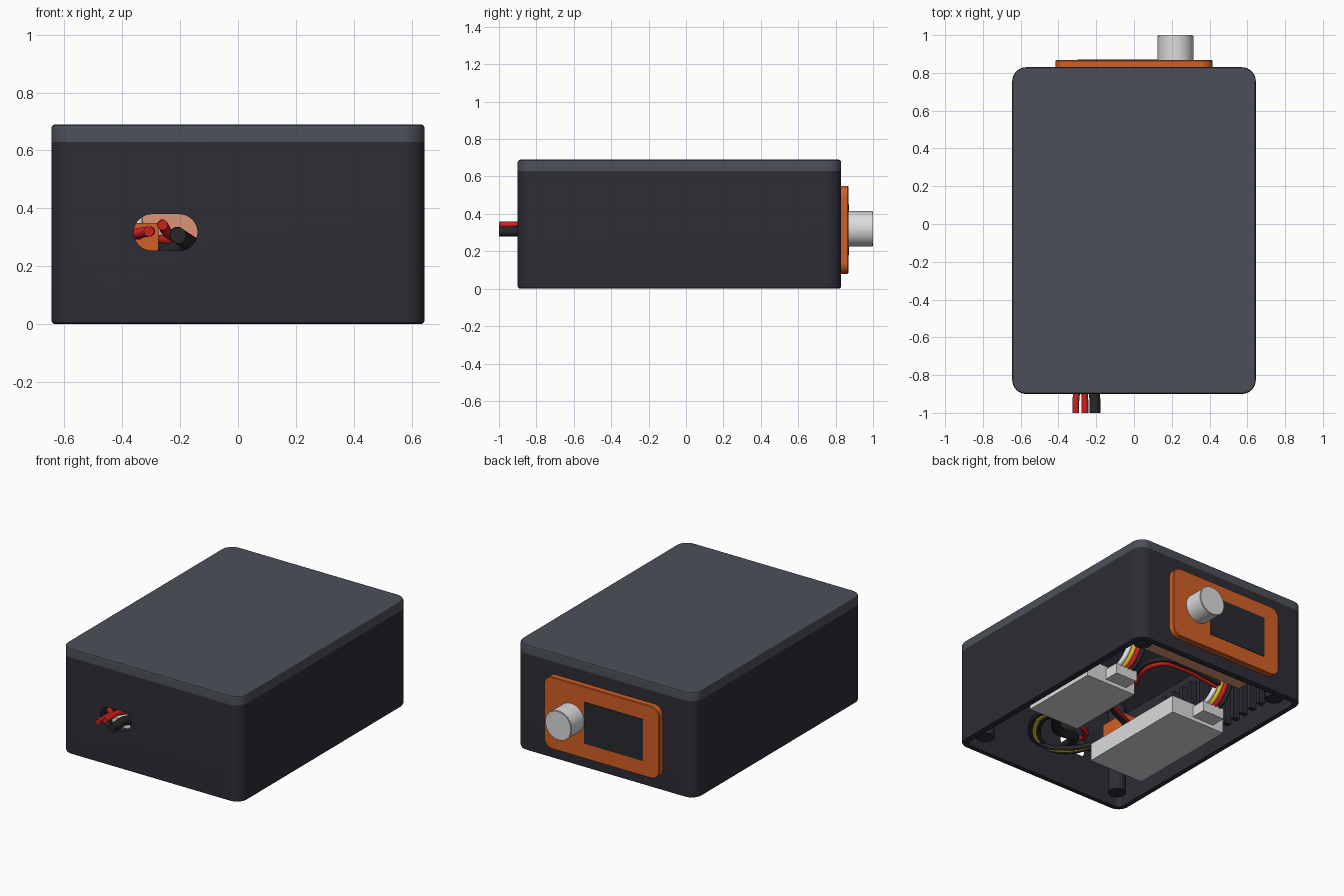
import bpy, bmesh, math
from mathutils import Vector

if "Cube" in bpy.data.objects:
    bpy.data.objects.remove(bpy.data.objects["Cube"], do_unlink=True)


def material(name, r, g, b):
    m = bpy.data.materials.new(name)
    m.use_nodes = True
    m.diffuse_color = (r, g, b, 1)
    m.node_tree.nodes["Principled BSDF"].inputs["Base Color"].default_value = (r, g, b, 1)
    return m


CHARCOAL = material("charcoal", .026, .026, .036)
SLATE = material("slate", .071, .08, .097)
ORANGE = material("orange", .65, .115, .018)
SALMON = material("salmon", .72, .3, .18)
SILVER = material("light grey", .71, .71, .71)
SCREEN = material("screen black", .022, .024, .028)
RED = material("red", .62, .015, .015)
YELLOW = material("yellow", .8, .5, .02)
WHITE = material("white", .82, .82, .8)
BLACK = material("wire black", .02, .02, .022)


def select(obj):
    bpy.ops.object.select_all(action='DESELECT')
    obj.select_set(True)
    bpy.context.view_layer.objects.active = obj


def smooth(obj):
    """Smooth the rounded corners while large faces stay flat."""
    select(obj)
    bpy.ops.object.shade_smooth_by_angle(angle=math.radians(35))
    weighted = obj.modifiers.new("flat_faces", 'WEIGHTED_NORMAL')
    weighted.keep_sharp = True
    bpy.ops.object.modifier_apply(modifier=weighted.name)


def finish(name, bm, mat):
    bmesh.ops.recalc_face_normals(bm, faces=bm.faces)
    mesh = bpy.data.meshes.new(name)
    bm.to_mesh(mesh)
    bm.free()
    mesh.materials.append(mat)
    obj = bpy.data.objects.new(name, mesh)
    bpy.context.collection.objects.link(obj)
    return obj


def rounded_rect(hx, hy, r, z, steps=8):
    pts = []
    for i, (sx, sy) in enumerate([(1, 1), (-1, 1), (-1, -1), (1, -1)]):
        for k in range(steps + 1):
            a = math.pi / 2 * (i + k / steps)
            pts.append(Vector((sx * (hx - r) + r * math.cos(a),
                               sy * (hy - r) + r * math.sin(a), z)))
    return pts


def loft(name, hx, hy, r, profile, mat, closed=False):
    """Stack rounded rectangles given as (inset, height) pairs."""
    bm = bmesh.new()
    rings = [[bm.verts.new(p) for p in rounded_rect(hx - i, hy - i, r - i, z)]
             for i, z in profile]
    n = len(rings[0])
    pairs = list(zip(rings, rings[1:]))
    if closed:
        pairs.append((rings[-1], rings[0]))
    else:
        bm.faces.new(rings[0])
        bm.faces.new(rings[-1])
    for a, b in pairs:
        for k in range(n):
            j = (k + 1) % n
            bm.faces.new((a[k], a[j], b[j], b[k]))
    return finish(name, bm, mat)


def box(name, lo, hi, mat):
    bm = bmesh.new()
    bmesh.ops.create_cube(bm, size=1)
    for v in bm.verts:
        v.co = Vector([l + (c + .5) * (h - l) for l, h, c in zip(lo, hi, v.co)])
    return finish(name, bm, mat)


def cylinder(name, r, depth, loc, mat, bevel=0.0):
    bm = bmesh.new()
    bmesh.ops.create_cone(bm, cap_ends=True, segments=40, radius1=r, radius2=r, depth=depth)
    if bevel:
        rim = [e for e in bm.edges if all(v.co.z > 0 for v in e.verts)]
        bmesh.ops.bevel(bm, geom=rim, offset=bevel, segments=2, affect='EDGES')
    obj = finish(name, bm, mat)
    smooth(obj)
    obj.location = loc
    return obj


def wire(name, pts, r, mat):
    cu = bpy.data.curves.new(name, 'CURVE')
    cu.dimensions = '3D'
    cu.bevel_depth = r
    cu.bevel_resolution = 3
    cu.resolution_u = 8
    cu.use_fill_caps = True
    sp = cu.splines.new('BEZIER')
    sp.bezier_points.add(len(pts) - 1)
    for bp, p in zip(sp.bezier_points, pts):
        bp.co = p
        bp.handle_left_type = bp.handle_right_type = 'AUTO'
    cu.materials.append(mat)
    obj = bpy.data.objects.new(name, cu)
    bpy.context.collection.objects.link(obj)
    select(obj)
    bpy.ops.object.convert(target='MESH')


def supply(name, x, z, inner, r, mat):
    """Cable that runs straight out through the front opening."""
    wire(name, [(x, -1, z), (x, -.94, z), (x, -.87, z)] + inner, r, mat)


# Case: open-bottomed shell and lid
HX, HY, CY, R = .645, .865, -.035, .075
case = loft("case_shell", HX, HY, R,
            [(.04, .63), (.04, 0), (.012, 0), (.004, .004), (0, .012), (0, .63)],
            CHARCOAL, closed=True)
case.location.y = CY
lid = loft("lid", HX, HY, R, [(0, .63), (0, .677), (.004, .686), (.013, .69)], SLATE)
lid.location.y = CY
smooth(lid)

# Oval cable opening through the front wall
cutter = loft("cable_cutter", .11, .063, .0629, [(0, -.1), (0, .1)], CHARCOAL)
cutter.location = (-.25, -.89, .317)
cutter.rotation_euler.x = -math.pi / 2
cutter.hide_render = True
cut = case.modifiers.new("cable_opening", 'BOOLEAN')
cut.object = cutter
cut.operation = 'DIFFERENCE'
cut.solver = 'EXACT'
select(case)
bpy.ops.object.modifier_apply(modifier=cut.name)
bpy.data.objects.remove(cutter, do_unlink=True)
smooth(case)

# Control panel, display and knob on the back
panel = loft("control_panel", .415, .235, .06, [(0, 0), (0, .035), (.004, .039)], ORANGE)
panel.location = (0, .829, .315)
panel.rotation_euler.x = -math.pi / 2
smooth(panel)
box("display", (-.3, .864, .18), (.125, .872, .45), SCREEN)
knob = cylinder("knob", .095, .135, (.22, .9325, .32), SILVER, bevel=.004)
knob.rotation_euler.x = -math.pi / 2

# Board behind the panel
box("panel_board", (-.41, .5, .16), (.41, .65, .45), SALMON)

# Screw posts and wall ribs
for sx in (-1, 1):
    for y in (-.78, .7):
        cylinder("screw_post", .055, .6, (sx * .52, y, .34), CHARCOAL)
    for k in range(12):
        y = -.4 + k * .08
        x = sorted((sx * .56, sx * .607))
        box("wall_rib", (x[0], y, .12), (x[1], y + .03, .55), CHARCOAL)

# Power modules with connector blocks and ribbon wires
for side, x0, x1, y0, y1 in (("right", -.52, -.12, -.55, .22), ("left", .19, .56, -.31, .23)):
    box(side + "_module", (x0, y0, .015), (x1, y1, .13), SILVER)
    cx = (x0 + x1) / 2 - .04
    box(side + "_connector", (cx - .08, y1, .04), (cx + .08, y1 + .1, .11), SILVER)
    for k, mat in enumerate((BLACK, RED, YELLOW, WHITE)):
        x = cx - .05 + k * .033
        wire(side + "_ribbon_wire", [(x, y1 + .05, .1), (x, y1 + .13, .14), (x - .02, y1 + .17, .24),
                                     (x - .04, y1 + .17, .4), (x - .05, .52, .43)], .016, mat)

# Power plug and supply cables leaving the case
box("power_plug", (-.39, -.62, .25), (-.275, -.42, .35), ORANGE)
supply("red_cable", -.308, .32, [(-.37, -.78, .31), (-.34, -.6, .31)], .018, RED)
supply("red_cable", -.26, .342, [(-.22, -.72, .3), (.05, -.5, .22), (.3, -.28, .1)], .018, RED)
supply("black_cable", -.207, .306, [(-.13, -.72, .26), (.1, -.6, .17), (.36, -.28, .09)], .029, BLACK)
wire("black_cable", [(-.18, -.78, .28), (-.27, -.72, .23), (-.3, -.5, .1)], .024, BLACK)

# Paired leads from the plug across to the right module
for mat, d in ((RED, 0), (BLACK, .035)):
    wire("paired_lead", [(-.33, -.44, .3 - d), (-.05 + d, -.25, .26), (.05 + d, .03, .2),
                         (.13 + d, .4 + d, .18), (.02, .44 + d, .18), (-.27, .45 + d, .15)], .016, mat)

# Signal loom looping near the front wall
for mat, d in ((YELLOW, 0), (BLACK, .03), (BLACK, -.03)):
    wire("signal_wire", [(.3 + d, -.28, .1), (.22 + d, -.66, .2), (.08 + d, -.79, .17),
                         (-.08, -.72 + d, .15), (-.25, -.5 + d, .2)], .016, mat)
